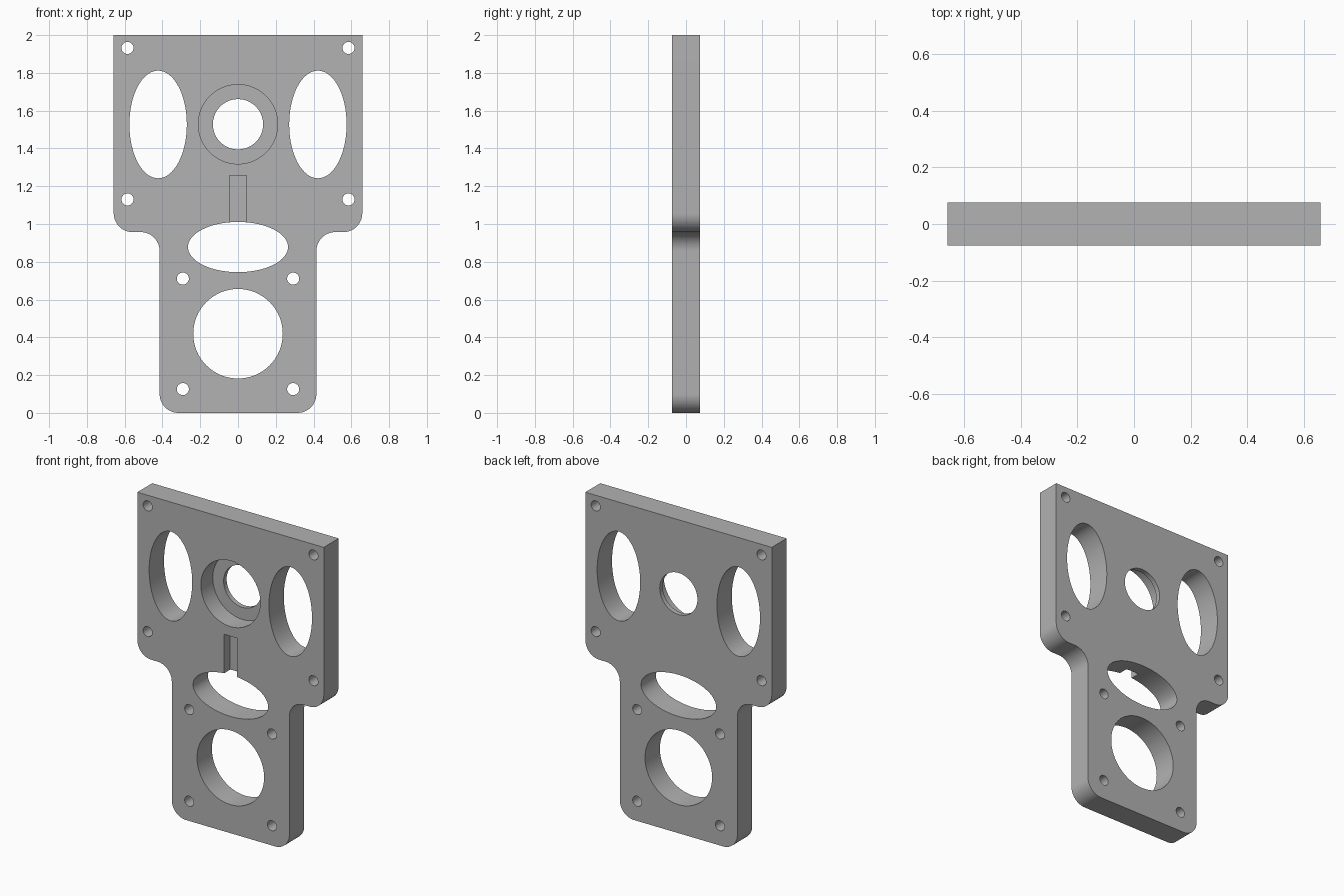
import bpy, bmesh
from math import sin, cos, pi, radians

if "Cube" in bpy.data.objects:
    bpy.data.objects.remove(bpy.data.objects["Cube"], do_unlink=True)

HALF_T = 0.075   # half of the plate thickness
R = 0.1          # corner radius
TOP_W, LOW_W, STEP_Z = 0.658, 0.415, 0.957

grey = bpy.data.materials.new("plain grey")
grey.use_nodes = True
colour = (0.445, 0.445, 0.445, 1)
grey.diffuse_color = colour
grey.node_tree.nodes["Principled BSDF"].inputs["Base Color"].default_value = colour


def arc(cx, cz, rx, rz, start, end, n):
    """Points on an elliptic arc, angles in degrees."""
    steps = [radians(start + (end - start) * i / n) for i in range(n + 1)]
    return [(cx + rx * cos(a), cz + rz * sin(a)) for a in steps]


def prism(name, outline, y0, y1):
    """Extrude an x-z outline from y0 to y1."""
    bm = bmesh.new()
    face = bm.faces.new([bm.verts.new((x, y0, z)) for x, z in outline])
    ext = bmesh.ops.extrude_face_region(bm, geom=[face])["geom"]
    moved = [v for v in ext if isinstance(v, bmesh.types.BMVert)]
    bmesh.ops.translate(bm, verts=moved, vec=(0, y1 - y0, 0))
    bmesh.ops.recalc_face_normals(bm, faces=bm.faces)
    mesh = bpy.data.meshes.new(name)
    bm.to_mesh(mesh)
    bm.free()
    mesh.materials.append(grey)
    obj = bpy.data.objects.new(name, mesh)
    bpy.context.collection.objects.link(obj)
    return obj


# Plate: right half of the outline, then mirrored
half = arc(LOW_W - R, R, R, R, -90, 0, 16)
half += arc(LOW_W + R, STEP_Z - R, R, R, 180, 90, 16)
half += arc(TOP_W - R, STEP_Z + R, R, R, -90, 0, 16)
half.append((TOP_W, 2))
plate = prism("mounting_plate", half + [(-x, z) for x, z in reversed(half)],
              -HALF_T, HALF_T)

cutters = []


def cut_ellipse(name, x, z, rx, rz, n=64, y1=0.2):
    cutters.append(prism(name, arc(x, z, rx, rz, 0, 360, n)[:-1], -0.2, y1))


# Paired openings: side ovals and screw holes
for s in (-1, 1):
    cut_ellipse("side_oval_cutter", s * 0.423, 1.527, 0.152, 0.285)
    for x, z in ((0.585, 1.932), (0.585, 1.13), (0.292, 0.711), (0.292, 0.126)):
        cut_ellipse("screw_hole_cutter", s * x, z, 0.032, 0.032, 32)

# Central openings
cut_ellipse("bore_cutter", 0, 1.528, 0.133, 0.133)
cut_ellipse("counterbore_cutter", 0, 1.528, 0.21, 0.21, y1=0.045)
cut_ellipse("lower_oval_cutter", 0, 0.878, 0.265, 0.133)
cut_ellipse("large_hole_cutter", 0, 0.419, 0.237, 0.237)

# Shallow front slot running into the lower oval
slot = [(-0.045, 0.93), (0.045, 0.93), (0.045, 1.257), (-0.045, 1.257)]
cutters.append(prism("slot_cutter", slot, -0.2, -0.015))

bpy.ops.object.select_all(action="DESELECT")
plate.select_set(True)
bpy.context.view_layer.objects.active = plate
for cutter in cutters:
    mod = plate.modifiers.new("cut", "BOOLEAN")
    mod.operation = "DIFFERENCE"
    mod.solver = "EXACT"
    mod.object = cutter
    bpy.ops.object.modifier_apply(modifier=mod.name)
    bpy.data.objects.remove(cutter, do_unlink=True)

bpy.ops.object.shade_smooth_by_angle(angle=radians(30))
